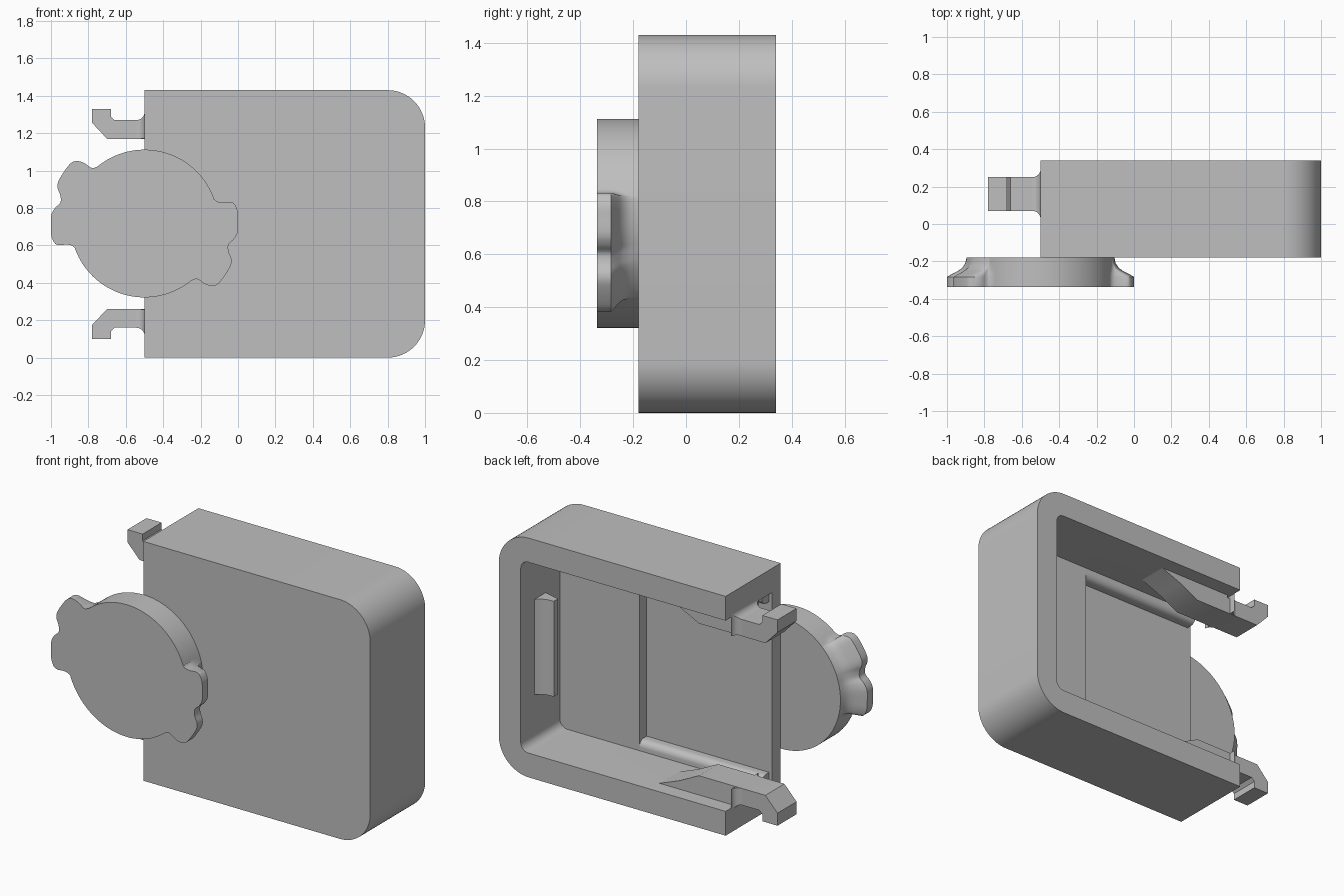
import bpy, bmesh, math
from mathutils import Vector

if "Cube" in bpy.data.objects:
    bpy.data.objects.remove(bpy.data.objects["Cube"])

grey = bpy.data.materials.new("grey plastic")
grey.diffuse_color = (0.52, 0.52, 0.52, 1)
grey.use_nodes = True
grey.node_tree.nodes["Principled BSDF"].inputs["Base Color"].default_value = grey.diffuse_color


def loft(name, rings, angle=30):
    """Skin a list of equal-length point rings and cap both ends."""
    bm = bmesh.new()
    vs = [[bm.verts.new(p) for p in r] for r in rings]
    n = len(vs[0])
    for a, b in zip(vs, vs[1:]):
        for i in range(n):
            j = (i + 1) % n
            bm.faces.new((a[i], a[j], b[j], b[i]))
    bm.faces.new(vs[0])
    bm.faces.new(vs[-1])
    bmesh.ops.recalc_face_normals(bm, faces=bm.faces)
    me = bpy.data.meshes.new(name)
    bm.to_mesh(me)
    bm.free()
    me.materials.append(grey)
    ob = bpy.data.objects.new(name, me)
    bpy.context.collection.objects.link(ob)
    smooth(ob, angle)
    return ob


def smooth(ob, angle=30):
    bpy.ops.object.select_all(action='DESELECT')
    ob.select_set(True)
    bpy.context.view_layer.objects.active = ob
    bpy.ops.object.shade_smooth_by_angle(angle=math.radians(angle))


def prism(name, outline, y0, y1):
    """Extrude an (x, z) outline along y."""
    return loft(name, [[(x, y, z) for x, z in outline] for y in (y0, y1)])


def d_shape(x0, x1, z0, z1, r, n=12):
    """Rectangle with its two right-hand corners rounded."""
    pts = [(x0, z1), (x0, z0)]
    for cz, start in ((z0 + r, -90), (z1 - r, 0)):
        for i in range(n + 1):
            a = math.radians(start + 90 * i / n)
            pts.append((x1 - r + r * math.cos(a), cz + r * math.sin(a)))
    return pts


def cut(ob, cutter):
    mod = ob.modifiers.new("cut", 'BOOLEAN')
    mod.operation, mod.solver, mod.object = 'DIFFERENCE', 'EXACT', cutter
    bpy.context.view_layer.objects.active = ob
    bpy.ops.object.modifier_apply(modifier=mod.name)
    bpy.data.objects.remove(cutter)


H, WALL, MID = 1.43, 0.145, 0.715

# Housing: tray open at the back and at the left end, with a stepped floor
housing = prism("housing", d_shape(-0.5, 1, 0, H, 0.2, 16), -0.18, 0.34)
cut(housing, prism("cavity", d_shape(-0.7, 1 - WALL, WALL, H - WALL, 0.05, 6), -0.03, 0.5))
cut(housing, prism("step", [(-0.7, WALL), (0.33, WALL), (0.33, H - WALL), (-0.7, H - WALL)], -0.10, 0.1))
smooth(housing)

# Catch ledge inside the right wall, with a hollow blend into the wall
xw = 1 - WALL + 0.01
ledge = [(xw, 0.22), (xw - 0.03, 0.19), (xw - 0.06, 0.175), (xw - 0.11, 0.17), (xw - 0.11, 0.13), (xw, 0.10)]
loft("catch_ledge", [[(x, y, z) for x, y in ledge] for z in (0.43, 1.0)])


def flip(z, top):
    return H - z if top else z


for top, side in ((False, "lower"), (True, "upper")):
    # Rounded rail along the floor corner
    rail = [(-0.105, WALL - 0.01), (-0.105, WALL + 0.06)]
    for i in range(9):
        a = math.radians(90 - 90 * i / 8)
        rail.append((-0.07 + 0.04 * math.cos(a), WALL + 0.02 + 0.04 * math.sin(a)))
    rail.append((-0.03, WALL - 0.01))
    loft(side + "_rail", [[(x, y, flip(z, top)) for y, z in rail] for x in (-0.48, 0.335)])

    # Snap clip: ramp on the wall, arm and hook
    arm = [(0.0, WALL - 0.01), (0.0, WALL), (-0.13, 0.195), (-0.26, 0.26), (-0.7, 0.26), (-0.78, 0.175),
           (-0.78, 0.10), (-0.68, 0.10), (-0.68, 0.14), (-0.66, 0.16), (-0.48, 0.16), (-0.48, WALL - 0.01)]
    prism(side + "_clip", [(x, flip(z, top)) for x, z in arm], 0.07, 0.25)

    # Flared root where the arm meets the end of the wall
    rings = []
    for i in range(7):
        a = math.radians(90 * i / 6)
        f = 0.04 * (1 - math.cos(a))
        x = -0.545 + 0.045 * math.sin(a)
        rings.append([(x, y, flip(z, top)) for y, z in
                      ((0.07 - f, 0.16 - f), (0.25 + f, 0.16 - f), (0.25 + f, 0.258), (0.07 - f, 0.258))])
    loft(side + "_clip_root", rings)

# Dial: round disc with two opposite grip lobes that blend into its rim
R, CX, CZ = 0.395, -0.5, 0.717
grip = [(-0.15, 0.90), (-0.125, 0.845), (-0.09, 0.83), (-0.03, 0.83), (-0.004, 0.79), (0, 0.74), (-0.001, 0.675),
        (-0.02, 0.636), (-0.05, 0.605), (-0.05, 0.567), (-0.035, 0.524), (-0.045, 0.48),
        (-0.1, 0.40), (-0.14, 0.383), (-0.18, 0.395), (-0.22, 0.42), (-0.26, 0.405), (-0.30, 0.376)]
P = [Vector((x - CX, z - CZ)) for x, z in grip]
half = []
for a, b, c, d in zip(P, P[1:], P[2:], P[3:]):
    for k in range(5):
        t = k / 5
        half.append(0.5 * (2 * b + (c - a) * t + (2 * a - 5 * b + 4 * c - d) * t * t
                           + (3 * b - a - 3 * c + d) * t ** 3))
a0, a1 = math.atan2(P[-2].y, P[-2].x), math.atan2(P[1].y, P[1].x) - math.pi
for i in range(41):
    a = a0 + (a1 - a0) * i / 40
    half.append(Vector((R * math.cos(a), R * math.sin(a))))
outline = half + [-p for p in half]

levels = [(-0.337, 1), (-0.283, 1), (-0.268, 0.75), (-0.252, 0.45), (-0.235, 0.22), (-0.21, 0.07), (-0.18, 0)]
rings = []
for y, t in levels:
    ring = []
    for p in outline:
        q = p.normalized() * (R + t * (p.length - R))
        ring.append((CX + q.x, y, CZ + q.y))
    rings.append(ring)
loft("dial", rings, 35)
